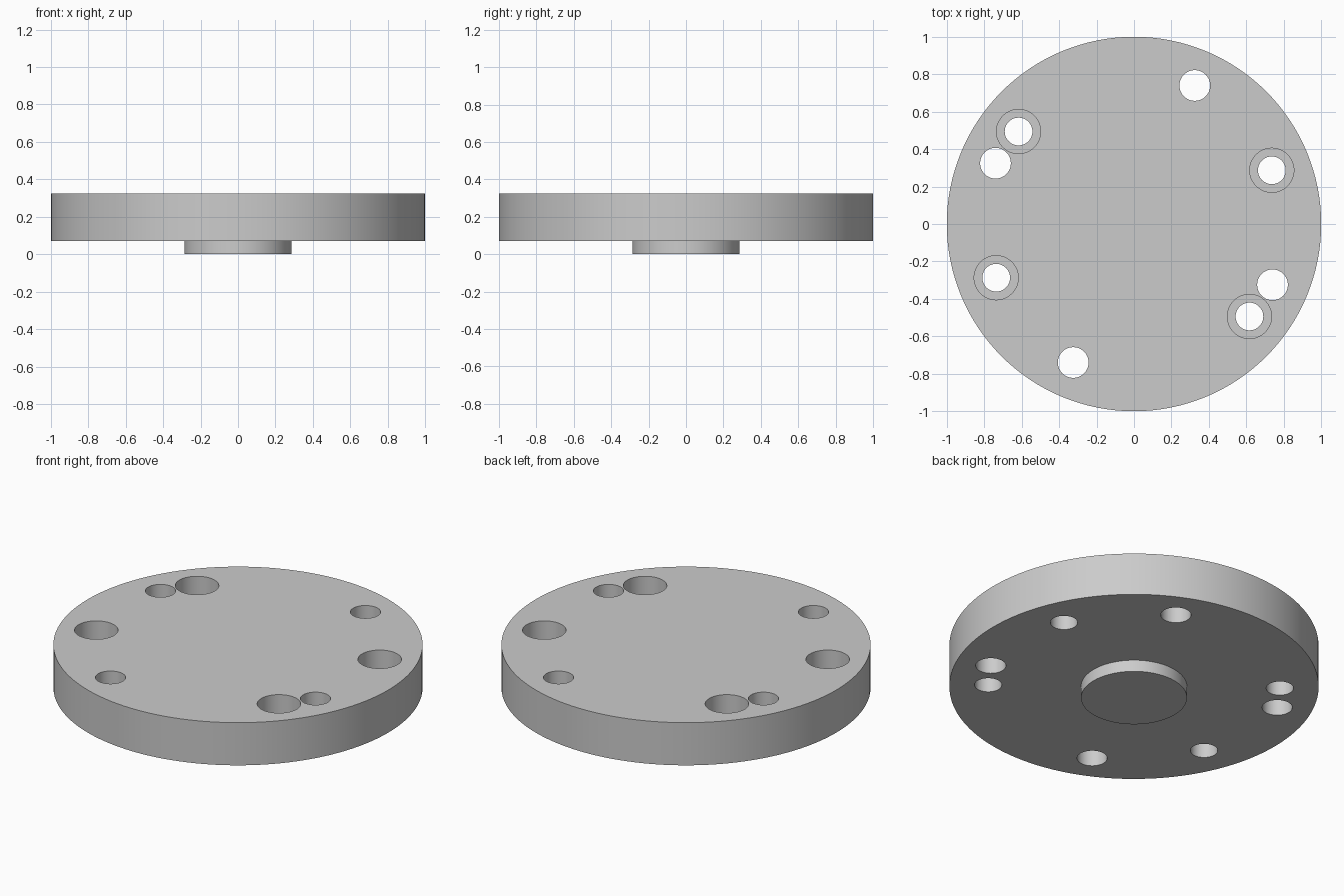
import bpy, bmesh, math

cube = bpy.data.objects.get("Cube")
if cube:
    bpy.data.objects.remove(cube, do_unlink=True)

BOTTOM, TOP = 0.07, 0.325


def material(name, value):
    mat = bpy.data.materials.new(name)
    mat.use_nodes = True
    colour = (value, value, value, 1)
    mat.diffuse_color = colour
    mat.node_tree.nodes["Principled BSDF"].inputs["Base Color"].default_value = colour
    return mat


def lathe(bm, profile, segments, x=0, y=0):
    """Closed solid turned from (radius, height) points listed bottom to top."""
    rings = []
    for r, z in profile:
        angles = [math.tau * i / segments for i in range(segments)]
        rings.append([bm.verts.new((x + r * math.cos(a), y + r * math.sin(a), z)) for a in angles])
    for low, high in zip(rings, rings[1:]):
        for i in range(segments):
            j = (i + 1) % segments
            bm.faces.new((low[i], low[j], high[j], high[i]))
    bm.faces.new(rings[0][::-1])
    bm.faces.new(rings[-1])


def make_object(name, bm):
    bm.normal_update()
    mesh = bpy.data.meshes.new(name)
    bm.to_mesh(mesh)
    bm.free()
    obj = bpy.data.objects.new(name, mesh)
    bpy.context.collection.objects.link(obj)
    return obj


# Round plate with a centring boss underneath
bm = bmesh.new()
lathe(bm, [(0.287, 0), (0.287, BOTTOM), (1, BOTTOM), (1, TOP)], 128)
plate = make_object("flange_plate", bm)
plate.data.materials.append(material("grey steel", 0.6))

# Cutter: four plain holes and four counterbored holes
bm = bmesh.new()
below, above, seat = BOTTOM - 0.05, TOP + 0.05, TOP - 0.145
for k in range(4):
    a = math.radians(66.3 + 90 * k)
    lathe(bm, [(0.082, below), (0.082, above)], 48, 0.808 * math.cos(a), 0.808 * math.sin(a))
for degrees in (21.3, 141.3, 201.3, 321.3):
    a = math.radians(degrees)
    lathe(bm, [(0.074, below), (0.074, seat), (0.118, seat), (0.118, above)], 48,
          0.79 * math.cos(a), 0.79 * math.sin(a))
cutter = make_object("hole_cutter", bm)
cutter.hide_render = True

# Drill the plate, then discard the cutter
drill = plate.modifiers.new("drill", 'BOOLEAN')
drill.operation = 'DIFFERENCE'
drill.solver = 'EXACT'
drill.object = cutter
bpy.ops.object.select_all(action='DESELECT')
plate.select_set(True)
bpy.context.view_layer.objects.active = plate
bpy.ops.object.modifier_apply(modifier=drill.name)
bpy.data.objects.remove(cutter, do_unlink=True)

# Smooth walls, crisp rims
bpy.ops.object.shade_smooth_by_angle(angle=math.radians(30))
